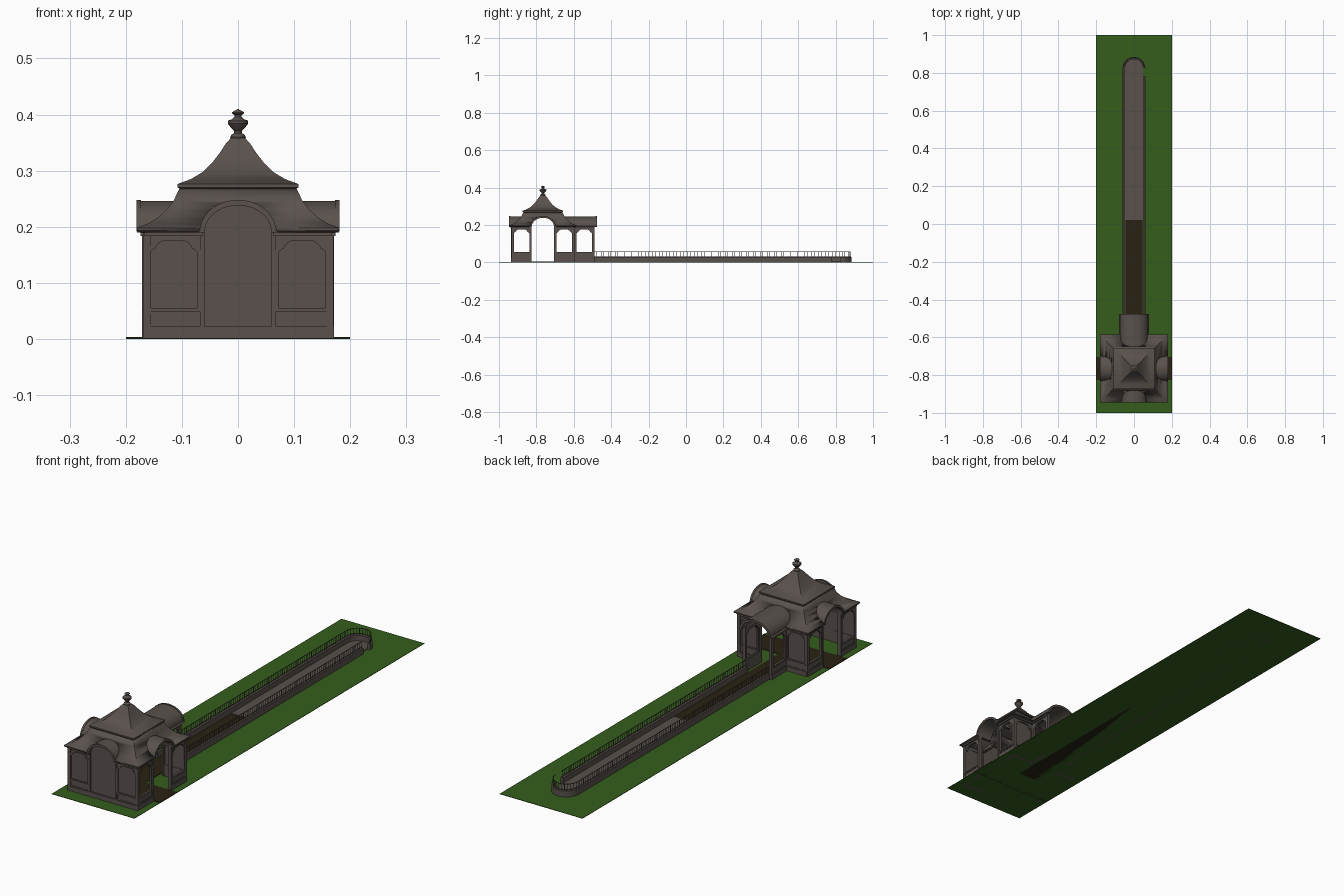
import bpy, bmesh, math
from mathutils import Vector, Matrix

if "Cube" in bpy.data.objects:
    bpy.data.objects.remove(bpy.data.objects["Cube"])

CY = -0.765                       # pavilion centre on y
H = math.pi / 2


def material(name, rgb):
    m = bpy.data.materials.new(name)
    m.diffuse_color = (*rgb, 1)
    m.use_nodes = True
    m.node_tree.nodes["Principled BSDF"].inputs["Base Color"].default_value = m.diffuse_color
    return m


STONE = material("stone", (0.10, 0.083, 0.073))
GRASS = material("grass", (0.035, 0.11, 0.012))
BROWN = material("dark_brown", (0.022, 0.016, 0.006))


def add(name, data, mat):
    ob = bpy.data.objects.new(name, data)
    bpy.context.collection.objects.link(ob)
    data.materials.append(mat)
    return ob


def to_mesh(ob):
    bpy.ops.object.select_all(action='DESELECT')
    ob.select_set(True)
    bpy.context.view_layer.objects.active = ob
    bpy.ops.object.convert(target='MESH')
    bm = bmesh.new()
    bm.from_mesh(ob.data)
    bmesh.ops.remove_doubles(bm, verts=bm.verts, dist=1e-5)
    bmesh.ops.recalc_face_normals(bm, faces=bm.faces)
    bm.to_mesh(ob.data)
    bm.free()
    return ob


def curve(name, loops, cyclic=True, mat=STONE, depth=0, bevel=0, z=0):
    c = bpy.data.curves.new(name, 'CURVE')
    c.dimensions = '2D' if cyclic else '3D'
    c.fill_mode = 'BOTH' if cyclic else 'FULL'
    c.extrude, c.bevel_depth, c.bevel_resolution = depth, bevel, 1
    for pts in loops:
        s = c.splines.new('POLY')
        s.points.add(len(pts) - 1)
        for p, q in zip(s.points, pts):
            p.co = (q[0], q[1], z, 1)
        s.use_cyclic_u = cyclic
    return add(name, c, mat)


def plate(name, loops, ang, d, half, mat=STONE, at=(0, CY)):
    """Upright plate with holes, facing outward at distance d from the point 'at'."""
    ob = curve(name, loops, mat=mat, depth=half)
    ob.rotation_euler = (H, 0, ang)
    ob.location = (at[0] + d * math.sin(ang), at[1] - d * math.cos(ang), 0)
    return to_mesh(ob)


def slab(name, pts, z0, z1, mat=STONE):
    ob = curve(name, [pts], mat=mat, depth=(z1 - z0) / 2)
    ob.location.z = (z0 + z1) / 2
    return to_mesh(ob)


def rect(x0, x1, y0, y1):
    return [(x0, y0), (x1, y0), (x1, y1), (x0, y1)]


def arch(a, z, b, n=24):
    return [(a * math.cos(math.pi * i / n), z + b * math.sin(math.pi * i / n)) for i in range(n + 1)]


def loft(name, profile, n):
    """Stack of n-sided rings; n = 4 gives square roofs."""
    bm = bmesh.new()
    k, off = (math.sqrt(2), math.pi / 4) if n == 4 else (1, 0)
    rings = [[bm.verts.new((r * k * math.cos(off + math.tau * i / n),
                            CY + r * k * math.sin(off + math.tau * i / n), z))
              for i in range(n)] for r, z in profile]
    for a, b in zip(rings, rings[1:]):
        for i in range(n):
            bm.faces.new((a[i], a[(i + 1) % n], b[(i + 1) % n], b[i]))
    me = bpy.data.meshes.new(name)
    bm.to_mesh(me)
    bm.free()
    return add(name, me, STONE)


# lawn and floors
slab("lawn", rect(-0.2, 0.2, -1, 1), 0, 0.002, GRASS)
slab("cross_passage_floor", rect(-0.2, 0.2, CY - 0.06, CY + 0.06), 0.0, 0.004, BROWN)
slab("long_passage_floor", rect(-0.046, 0.046, CY + 0.06, 0.02), 0.0, 0.004, BROWN)


def track(r):
    return [(-r, -0.49)] + [(x, y) for x, y in reversed(arch(r, 0.825, r))]


slab("walkway_floor", [(0.047, 0.02), (-0.047, 0.02)] + track(0.047)[1:], 0, 0.005)

# walkway curbs and railings
slab("curb_long", track(0.06) + track(0.047)[::-1], 0, 0.028)
slab("curb_short", rect(0.047, 0.06, -0.49, 0.78), 0, 0.028)
paths = {"long": track(0.0545), "short": [(0.0545, -0.49), (0.0545, 0.78)]}
for side, path in paths.items():
    for part, z in (("top", 0.056), ("bottom", 0.033)):
        to_mesh(curve(f"rail_{part}_{side}", [path], False, bevel=0.0016, z=z))
    bm = bmesh.new()
    step, carry = 0.0125, 0
    for a, b in zip(path, path[1:]):
        a, b = Vector(a), Vector(b)
        length, t = (b - a).length, carry
        while t <= length:
            p = a.lerp(b, t / length)
            bmesh.ops.create_cube(bm, size=1, matrix=Matrix.Translation((p.x, p.y, 0.042))
                                  @ Matrix.Diagonal((0.0016, 0.0016, 0.028, 1)))
            t += step
        carry = t - length
    me = bpy.data.meshes.new("pickets")
    bm.to_mesh(me)
    bm.free()
    add(f"pickets_{side}", me, STONE)


# window outline with stepped shoulders
def window(c, w, z0, z1):
    half = [(w, z0), (w, z1 - 0.022), (w - 0.003, z1 - 0.017), (w - 0.009, z1 - 0.014),
            (w - 0.011, z1 - 0.010), (w - 0.016, z1 - 0.004), (w - 0.023, z1 - 0.001), (w - 0.034, z1)]
    return [(c + x, z) for x, z in half] + [(c - x, z) for x, z in reversed(half)]


def bay(name, c, w, ang, d, at, filled):
    hole = window(c, w - 0.009, 0.053, 0.178)
    plate(name + "_wall", [rect(c - w, c + w, 0, 0.192), hole], ang, d - 0.006, 0.005, at=at)
    plate(name + "_window_frame", [window(c, w - 0.006, 0.050, 0.181), window(c, w - 0.011, 0.055, 0.176)],
          ang, d - 0.003, 0.004, at=at)
    plate(name + "_sill", [rect(c - w + 0.005, c + w - 0.005, 0.049, 0.053)], ang, d - 0.002, 0.005, at=at)
    plate(name + "_panel_frame", [rect(c - w + 0.006, c + w - 0.006, 0.023, 0.049),
                                  rect(c - w + 0.010, c + w - 0.010, 0.027, 0.045)], ang, d - 0.001, 0.001, at=at)
    plate(name + "_plinth", [rect(c - w, c + w, 0, 0.022)], ang, d - 0.004, 0.007, at=at)
    plate(name + "_cornice", [rect(c - w, c + w, 0.184, 0.192)], ang, d - 0.002, 0.008, at=at)
    if filled:
        plate(name + "_infill", [hole], ang, d - 0.007, 0.002, at=at)


# four pavilion sides, each with two bays, an arch and a barrel hood
D = 0.168
for k, side in enumerate(("front", "right", "back", "left")):
    ang = k * H
    for s in (-1, 1):
        bay(f"{side}_bay", s * 0.1145, 0.0525, ang, D, (0, CY), k in (0, 2))
        plate(f"{side}_arch_post", [rect(s * 0.064 - 0.004, s * 0.064 + 0.004, 0, 0.195)], ang, D - 0.005, 0.008)
    a, end = (0.067, 0.288) if k == 2 else (0.060, 0.180)
    outer = [(a + 0.013, 0.190)] + arch(a + 0.006, 0.194, 0.052) + [(-a - 0.013, 0.190)]
    plate(f"{side}_barrel_hood", [outer + arch(a, 0.190, 0.049)[::-1]], ang, (end + 0.105) / 2, (end - 0.105) / 2)
    rim = arch(a + 0.008, 0.192, 0.056) + arch(a - 0.001, 0.192, 0.046)[::-1]
    plate(f"{side}_hood_rim", [rim], ang, end - 0.003, 0.004)
    # corner posts
    plate(f"{side}_corner_post", [rect(0.158, 0.170, 0, 0.192)], ang, D - 0.006, 0.007)

# closed front door panel and its plinth
plate("front_door_panel", [[(-0.06, 0), (0.06, 0)] + arch(0.06, 0.19, 0.049)], 0, D - 0.008, 0.003)
plate("front_door_plinth", [rect(-0.066, 0.066, 0, 0.022)], 0, D - 0.004, 0.007)

# rear porch side bays and end posts
for s in (-1, 1):
    bay("porch_bay", 0, 0.0525, s * H, 0.068, (0, CY + D + 0.053), False)
    slab("porch_end_post", rect(s * 0.064 - 0.006, s * 0.064 + 0.006, -0.503, -0.490), 0, 0.195)

# lower skirt roof, hollowed where the arches pass through
skirt = loft("lower_roof", [(0.175, 0.190), (0.180, 0.193), (0.180, 0.198), (0.160, 0.206), (0.142, 0.217),
                            (0.125, 0.233), (0.114, 0.248), (0.105, 0.267)], 4)
solid = skirt.modifiers.new("thickness", 'SOLIDIFY')
solid.thickness, solid.offset = 0.003, -1
for i in range(2):
    cut = plate("arch_cutter", [[(-0.06, 0.1), (0.06, 0.1)] + arch(0.06, 0.191, 0.05)], i * H, 0, 0.25)
    cut.hide_render = True
    cut.hide_set(True)
    b = skirt.modifiers.new("arch_cut", 'BOOLEAN')
    b.operation, b.object, b.solver = 'DIFFERENCE', cut, 'EXACT'

# upper roof and finial
loft("upper_roof", [(0.098, 0.262), (0.104, 0.268), (0.108, 0.270), (0.108, 0.276), (0.103, 0.278), (0.084, 0.285),
                    (0.064, 0.297), (0.047, 0.313), (0.033, 0.331), (0.022, 0.348), (0.013, 0.358), (0.0, 0.358)], 4)
loft("finial", [(0.013, 0.356), (0.014, 0.360), (0.012, 0.364), (0.007, 0.367), (0.007, 0.371), (0.013, 0.377),
                (0.018, 0.384), (0.018, 0.389), (0.010, 0.392), (0.006, 0.396), (0.006, 0.399), (0.011, 0.402),
                (0.011, 0.404), (0.006, 0.407), (0.0005, 0.410)], 24)

# smooth curved surfaces, keep edges sharp
bpy.ops.object.select_all(action='DESELECT')
for ob in bpy.context.scene.objects:
    if not ob.hide_render:
        ob.select_set(True)
        bpy.context.view_layer.objects.active = ob
bpy.ops.object.shade_smooth_by_angle(angle=math.radians(32))
